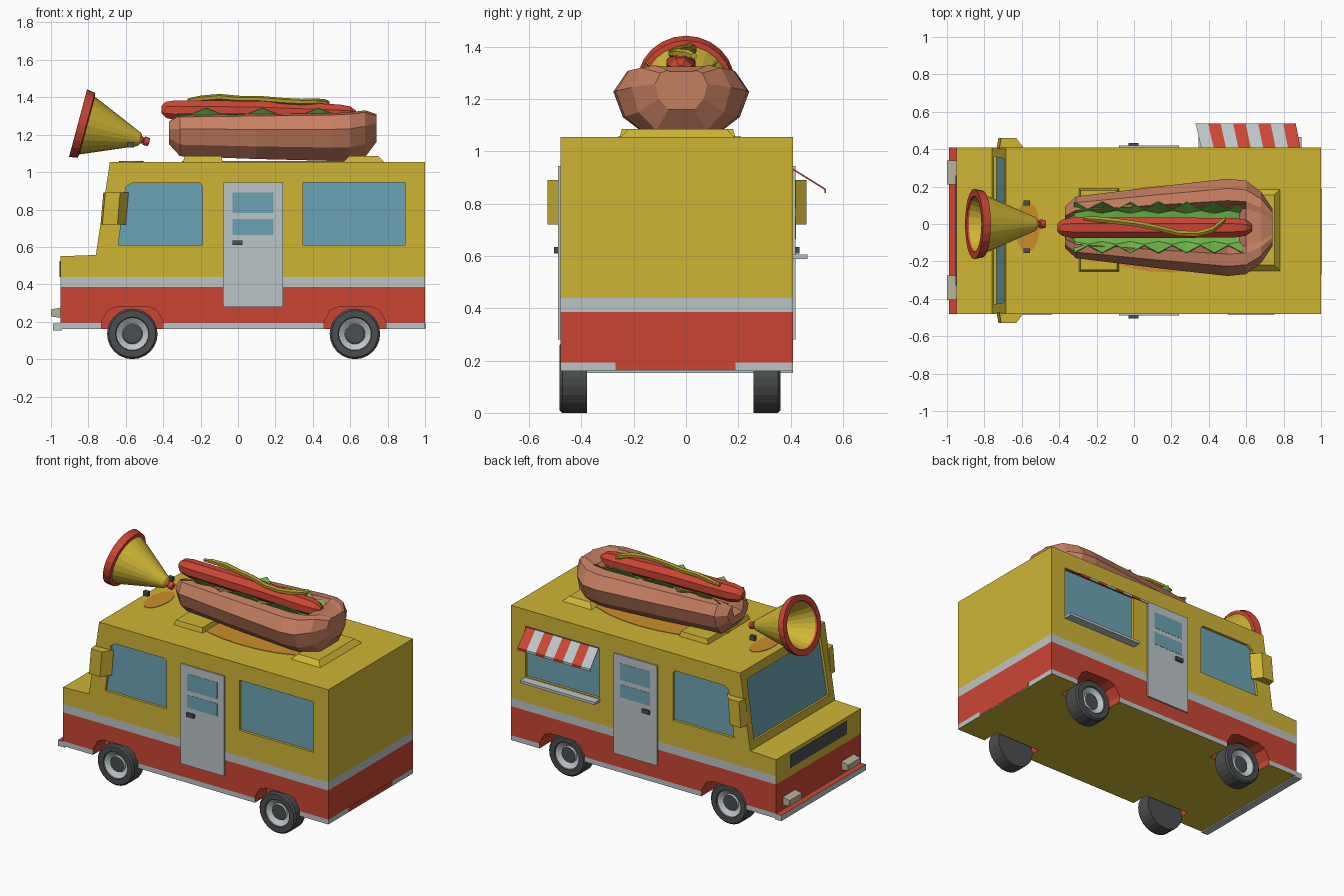
import bpy, bmesh, math
from mathutils import Vector as V

if "Cube" in bpy.data.objects:
    bpy.data.objects.remove(bpy.data.objects["Cube"])

def material(name, rgb):
    m = bpy.data.materials.new(name)
    m.diffuse_color = (*rgb, 1)
    m.use_nodes = True
    m.node_tree.nodes["Principled BSDF"].inputs["Base Color"].default_value = m.diffuse_color
    return m

YEL = material("yellow_paint", (.62, .46, .035))
RED = material("red_paint", (.60, .06, .034))
GRY = material("light_grey", (.50, .56, .57))
BLU = material("window_blue", (.15, .37, .46))
BRN = material("bun_brown", (.56, .21, .12))
GRN = material("lettuce_green", (.16, .48, .07))
DRK = material("dark_grey", (.07, .075, .08))
CRM = material("lamp_cream", (.46, .45, .33))
ORG = material("orange", (.60, .27, .025))
MUS = material("mustard", (.42, .32, .025))

def make(name, bm, *mats):
    bmesh.ops.recalc_face_normals(bm, faces=bm.faces)
    me = bpy.data.meshes.new(name)
    bm.to_mesh(me)
    bm.free()
    for m in mats:
        me.materials.append(m)
    ob = bpy.data.objects.new(name, me)
    bpy.context.collection.objects.link(ob)
    return ob

def loft(bm, rings, mat=0):
    """Skin a list of closed rings and cap both ends."""
    vs = [[bm.verts.new(p) for p in r] for r in rings]
    n = len(vs[0])
    fs = [bm.faces.new((a[i], a[(i + 1) % n], b[(i + 1) % n], b[i]))
          for a, b in zip(vs, vs[1:]) for i in range(n)]
    fs += [bm.faces.new(vs[0]), bm.faces.new(vs[-1])]
    for f in fs:
        f.material_index = mat

def prism(bm, pts, vec, mat=0):
    loft(bm, [[V(p) for p in pts], [V(p) + V(vec) for p in pts]], mat)

def box(bm, x0, x1, y0, y1, z0, z1, mat=0):
    prism(bm, [(x0, y0, z0), (x1, y0, z0), (x1, y0, z1), (x0, y0, z1)], (0, y1 - y0, 0), mat)

def lathe(bm, prof, origin, axis, n):
    """Spin (distance, radius, material) points about an axis."""
    q = V((0, 0, 1)).rotation_difference(V(axis).normalized())
    prev = None
    for t, r, mat in prof:
        k = n if r else 1
        ring = [bm.verts.new(V(origin) + q @ V((r * math.cos(a), r * math.sin(a), t)))
                for a in (2 * math.pi * i / n for i in range(k))]
        if prev:
            for i in range(n):
                j = (i + 1) % n
                f = [prev[i % len(prev)], prev[j % len(prev)], ring[j % k], ring[i % k]]
                bm.faces.new(list(dict.fromkeys(f))).material_index = mat
        prev = ring

YC, HW = -.035, .445            # body centre line and half width
side = lambda s, out=0: YC + s * (HW + out)
WHEELS = (-.565, .625)

# body shell, coloured in bands by height
bm = bmesh.new()
prof = [(-.95, .16), (1, .16), (1, 1.055), (-.685, 1.055), (-.76, .557), (-.95, .55)]
prism(bm, [(x, side(-1), z) for x, z in prof], (0, 2 * HW, 0))
for z in (.192, .385, .44):
    bmesh.ops.bisect_plane(bm, geom=bm.verts[:] + bm.edges[:] + bm.faces[:],
                           plane_co=(0, 0, z), plane_no=(0, 0, 1))
bmesh.ops.recalc_face_normals(bm, faces=bm.faces)
for f in bm.faces:
    z = f.calc_center_median().z
    if abs(f.normal.z) < .9:
        f.material_index = 2 if z < .192 else 1 if z < .385 else 2 if z < .44 and f.normal.x > -.9 else 0
body = make("body", bm, YEL, RED, GRY)

# window and wheel-arch recesses, with glass at the bottom of each window
front_win = [(-.64, .61), (-.19, .61), (-.19, .925), (-.205, .942), (-.565, .942), (-.60, .92)]
rear_win = [(.348, .61), (.893, .61), (.893, .945), (.348, .945)]
arch = [(-.165, .1), (-.165, .2), (-.13, .262), (-.085, .28), (.085, .28), (.13, .262), (.165, .2), (.165, .1)]
cut, glass = bmesh.new(), bmesh.new()
for s in (-1, 1):
    for win in (front_win, rear_win):
        prism(cut, [(x, side(s, .02), z) for x, z in win], (0, -s * .04, 0))
        prism(glass, [(x, side(s, -.017), z) for x, z in win], (0, -s * .008, 0))
    for wx in WHEELS:
        prism(cut, [(wx + x, side(s, .05), z) for x, z in arch], (0, -s * (.21 if s > 0 else .17), 0), 1)
n = V((-.498, 0, .075)).normalized()
screen = [V((-.76 + .075 * t, y, .557 + .498 * t))
          for t, y in ((.1, -.43), (.1, .36), (.88, .35), (.88, -.42))]
prism(cut, [p + n * .02 for p in screen], -n * .04)
prism(glass, [p - n * .017 for p in screen], -n * .008)
cutter = make("recess_cutter", cut, YEL, RED, GRY)
cutter.hide_render = True
make("windows", glass, BLU)
mod = body.modifiers.new("recesses", 'BOOLEAN')
mod.operation, mod.solver, mod.object = 'DIFFERENCE', 'EXACT', cutter
bpy.context.view_layer.update()
mesh = bpy.data.meshes.new_from_object(body.evaluated_get(bpy.context.evaluated_depsgraph_get()))
body.modifiers.clear()
body.data = mesh
bpy.data.objects.remove(cutter)

# red plate in the middle of the rear trim
bm = bmesh.new()
box(bm, .996, 1, -.27, .19, .165, .193)
for v in bm.verts:
    v.co.x += .002
make("rear_trim_gap", bm, RED)

# doors, mirrors and handles on both sides
for s, nm in ((-1, "near"), (1, "far")):
    bm = bmesh.new()
    box(bm, -.08, .24, side(s, -.01), side(s, .009), .28, .945)
    for z0, z1 in ((.78, .89), (.665, .75)):
        box(bm, -.03, .19, side(s), side(s, .0105), z0, z1, 1)
    box(bm, -.03, .025, side(s), side(s, .024), .61, .635, 2)
    make(nm + "_door", bm, GRY, BLU, DRK)
    bm = bmesh.new()
    prism(bm, [(-.735, side(s, -.01), .72), (-.60, side(s, -.01), .72), (-.645, side(s, .05), .72),
               (-.725, side(s, .05), .72)], (.015, 0, .17))
    make(nm + "_mirror", bm, YEL)

# wheels
for wx, end in zip(WHEELS, ("front", "rear")):
    for y, s, nm in ((-.483, 1, "near"), (.362, -1, "far")):
        bm = bmesh.new()
        lathe(bm, [(.02, 0, 0), (.02, .05, 0), (.03, .055, 1), (.01, .085, 1), (0, .09, 0), (0, .125, 0),
                   (.01, .135, 0), (.104, .135, 0), (.104, 0, 0)], (wx, y, .135), (0, s, 0), 24)
        make(f"{end}_{nm}_wheel", bm, DRK, GRY)

# bumper with red top, grille and headlights
bm = bmesh.new()
box(bm, -.988, -.94, side(-1), side(1), .152, .19)
bmesh.ops.recalc_face_normals(bm, faces=bm.faces)
for f in bm.faces:
    f.material_index = int(f.normal.z > .9)
make("bumper", bm, GRY, RED)
bm = bmesh.new()
box(bm, -.954, -.946, -.33, .26, .44, .525)
make("grille", bm, DRK)
bm = bmesh.new()
for y in (.21, -.405):
    prism(bm, [(-.94, y, .22), (-1, y, .228), (-1, y, .265), (-.94, y, .278)], (0, .13, 0))
make("headlights", bm, CRM)

# service counter and striped awning
bm = bmesh.new()
box(bm, .345, .895, .39, .465, .588, .605)
make("counter", bm, GRY)
bm = bmesh.new()
N = 8
for i in range(N):
    a, b = (.36 + .53 * k / N for k in (i, i + 1))
    c, d = (.33 + .535 * k / N for k in (i, i + 1))
    prism(bm, [(a, .405, .938), (b, .405, .938), (d, .535, .857), (c, .535, .857)], (0, 0, -.007), i % 2)
    box(bm, c, d, .529, .536, .842, .857, i % 2)
make("awning", bm, GRY, RED)

# roof pads and orange roof patches
def rect(x0, x1, y0, y1, z):
    return [(x0, y0, z), (x1, y0, z), (x1, y1, z), (x0, y1, z)]
for nm, x0, x1, t in (("front_pad", -.295, -.08, .01), ("rear_pad", .56, .785, .035)):
    bm = bmesh.new()
    loft(bm, [rect(x0, x1, -.255, .19, 1.05), rect(x0 + t, x1 - t, -.255 + t, .19 - t, 1.086)])
    make(nm, bm, YEL)
bm = bmesh.new()
for cx, cy, rx, ry in ((.2, -.025, .5, .235), (-.57, -.015, .065, .135)):
    prism(bm, [(cx + rx * math.cos(a), cy + ry * math.sin(a), 1.052)
               for a in (math.pi * i / 12 for i in range(24))], (0, 0, .006))
make("roof_patches", bm, ORG)

# bun: trough section lofted along x, closed at the rear end
bm = bmesh.new()
rings = []
for x, w, zb, zt, zi in ((-.37, .11, 1.15, 1.27, 1.2), (-.31, .165, 1.085, 1.305, 1.2), (.1, .215, 1.07, 1.31, 1.2),
                         (.5, .26, 1.06, 1.315, 1.2), (.6, .25, 1.06, 1.32, 1.31), (.68, .19, 1.08, 1.33, 1.325),
                         (.74, .10, 1.16, 1.31, 1.305)):
    h = zt - zb
    half = [(.5, zb), (.86, zb + .28 * h), (1, zb + .66 * h), (.8, zt - .01), (.55, zt), (.4, zi)]
    sec = [(k * w, z) for k, z in half] + [(-k * w, z) for k, z in reversed(half)]
    rings.append([(x, -.018 + y, z) for y, z in sec])
loft(bm, rings)
make("bun", bm, BRN)

# sausage and mustard: round sections strung along x
def tube(name, path, sides, mat):
    bm = bmesh.new()
    loft(bm, [[(x, y + r * math.cos(a), z + r * math.sin(a))
               for a in (2 * math.pi * (i + .5) / sides for i in range(sides))] for x, y, z, r in path])
    make(name, bm, mat)
tube("sausage", [(-.41, -.02, 1.335, .022), (-.385, -.02, 1.333, .047), (-.33, -.02, 1.33, .058),
                 (.1, -.02, 1.325, .06), (.54, -.02, 1.31, .056), (.6, -.02, 1.31, .045),
                 (.63, -.02, 1.31, .02)], 8, RED)
tube("mustard", [(-.27, .03, 1.383, .01), (-.2, .025, 1.392, .017), (-.1, .015, 1.4, .018), (.02, .0, 1.39, .017),
                 (.12, -.02, 1.39, .017), (.24, -.05, 1.38, .017), (.34, -.052, 1.375, .017),
                 (.42, -.03, 1.375, .019), (.47, .01, 1.37, .019), (.49, .03, 1.365, .012)], 6, MUS)

# lettuce: zigzag leaf strip on each side
for s, nm in ((-1, "near"), (1, "far")):
    bm = bmesh.new()
    rows = []
    for i in range(13):
        p = i % 2
        rows.append([bm.verts.new((-.32 + .075 * i, -.018 + s * y, z)) for y, z in
                     ((.03, 1.27), (.075 + .015 * p, 1.27 + .02 * p), (.095 + .04 * (1 - p), 1.345 if i % 4 == 2 else 1.315))])
    for a, b in zip(rows, rows[1:]):
        for j in (0, 1):
            bm.faces.new((a[j], a[j + 1], b[j + 1], b[j]))
    ob = make(nm + "_lettuce", bm, GRN)
    ob.modifiers.new("thickness", 'SOLIDIFY').thickness = .006

# roof horn with red rim and tip, plus pivot knobs
bm = bmesh.new()
lathe(bm, [(.22, 0, 0), (.22, .05, 0), (.01, .145, 0), (0, .15, 1), (0, .187, 1), (.045, .18, 1), (.05, .16, 1),
           (.34, .036, 0), (.35, .02, 0), (.36, .015, 1), (.365, .024, 1), (.392, .022, 1), (.395, 0, 1)],
      (-.855, 0, 1.262), (.375, 0, -.1), 24)
make("horn", bm, YEL, RED)
bm = bmesh.new()
for y in (-.155, .1):
    box(bm, -.59, -.555, y, y + .025, 1.132, 1.162)
make("horn_knobs", bm, DRK)
